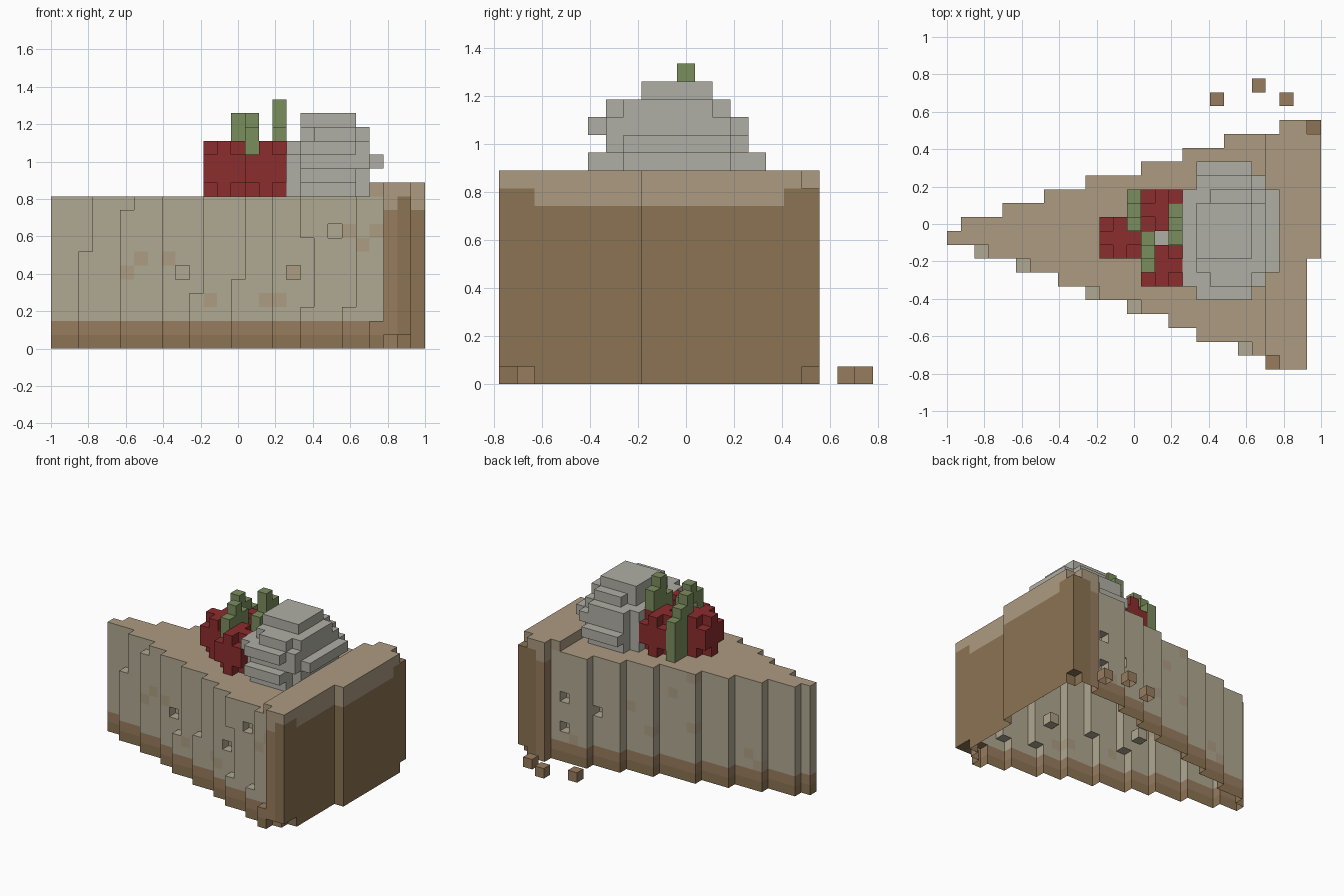
import bpy, bmesh, random

if "Cube" in bpy.data.objects:
    bpy.data.objects.remove(bpy.data.objects["Cube"])
random.seed(4)
V = 2 / 27                      # block size
X0, Y0 = -1.0, -21 * V / 2
cells = {}                      # (i, j, k) -> (part, colour)

COLOURS = {
    "filling": (176, 168, 146), "topping": (172, 155, 128), "speck": (174, 157, 132),
    "crust": (139, 115, 83), "biscuit": (152, 124, 95),
    "cream": (176, 175, 165), "red": (140, 45, 45), "green": (122, 141, 93),
}


def lin(c):
    c /= 255
    return c / 12.92 if c < 0.04 else ((c + 0.055) / 1.055) ** 2.4


mats = {}
for name, rgb in COLOURS.items():
    mats[name] = bpy.data.materials.new(name)
    mats[name].diffuse_color = (*[lin(c) for c in rgb], 1)

# Stepped sides of the wedge: back (start column, edge row)
BACK = [(0, 10), (1, 11), (4, 12), (7, 13), (10, 14), (14, 15), (17, 16), (20, 17), (24, 18)]
# front (start column, edge row, levels at which the first column is present)
FRONT = [(0, 9, range(11)), (2, 8, range(7)), (5, 7, range(10)), (8, 6, range(11)),
         (10, 5, range(4)), (13, 4, range(5)), (16, 3, range(11)),
         (18, 2, (0, 1, 2, 8, 9, 10)), (21, 1, range(3)), (23, 0, range(2)), (24, 0, range(12))]


def back(i):
    return [j for s, j in BACK if s <= i][-1]


def front(i, k):
    return [j for s, j, lv in FRONT if s < i or (s == i and k in lv)][-1]


# Slice: filling, biscuit base and back crust
for i in range(27):
    for k in range(12 if i >= 23 else 11):
        for j in range(8 if i == 26 else front(i, k), back(i)):
            if i >= 24 or k == 11:
                brown = 11 if (j < 2 or j > 15) and i > 24 else 10
                col = "topping" if k >= brown else "biscuit" if i == 24 else "crust"
                cells[i, j, k] = ("back_crust", col)
            elif k < 2:
                cells[i, j, k] = ("biscuit_base", "crust" if k == 0 else "biscuit")
            else:
                col = "speck" if random.random() < 0.04 else "filling"
                cells[i, j, k] = ("filling", col)

# Pits in the sides and chipped crust corners
for i, k in ((9, 5), (17, 5), (20, 8)):
    del cells[i, front(i, k), k]
for i, k in ((22, 6), (22, 3), (19, 5)):
    del cells[i, back(i) - 1, k]
for c in ((24, 0, 0), (25, 0, 0), (25, 1, 0), (26, 17, 0), (26, 17, 11)):
    del cells[c]

# Whipped cream: one rounded disc per level
for k, i0, i1, j0, j1 in ((11, 17, 23, 6, 14), (12, 17, 23, 5, 15), (13, 17, 24, 6, 14),
                          (14, 17, 23, 5, 14), (15, 18, 23, 6, 13), (16, 18, 22, 8, 12)):
    ci, cj, ri, rj = (i0 + i1) / 2, (j0 + j1) / 2, (i1 - i0) / 2, (j1 - j0) / 2
    for i in range(i0, i1):
        for j in range(j0, j1):
            if (abs(i + .5 - ci) / ri) ** 2.6 + (abs(j + .5 - cj) / rj) ** 2.6 <= 1.0:
                cells[i, j, k] = ("cream", "cream")
for k in range(11, 14):
    cells[15, 9, k] = cells[16, 9, k] = ("cream", "cream")

# Three strawberries, corners trimmed at top and bottom
for n, (ci, cj) in enumerate(((12, 9), (15, 11), (15, 7))):
    for di in (-1, 0, 1):
        for dj in (-1, 0, 1):
            for k in range(11, 15):
                if k in (12, 13) or di * dj == 0:
                    cells[ci + di, cj + dj, k] = (f"strawberry_{n + 1}", "red")

# Mint leaves: (column, row, lowest level, highest level)
for n, leaf in enumerate((((13, 10, 14, 16), (13, 11, 11, 15), (13, 12, 11, 14)),
                          ((14, 9, 14, 15), (14, 8, 15, 16), (14, 7, 14, 15)),
                          ((16, 9, 14, 15), (16, 10, 15, 17), (16, 11, 15, 16)))):
    for i, j, k0, k1 in leaf:
        for k in range(k0, k1 + 1):
            cells[i, j, k] = (f"leaf_{n + 1}", "green")

# Crumbs on the plate
for c in ((19, 19, 0), (22, 20, 0), (24, 19, 0)):
    cells[c] = ("crumbs", "biscuit")


def quad(c, axis, side):
    """Corners of one block face, wound outwards."""
    u, w = (axis + 1) % 3, (axis + 2) % 3
    out = []
    for a, b in ((0, 0), (1, 0), (1, 1), (0, 1)):
        p = list(c)
        p[axis] += side
        p[u] += a
        p[w] += b
        out.append(tuple(p))
    return out if side else out[::-1]


# Each part becomes a mesh of its outer faces only; the underside is open
for part in dict.fromkeys(p for p, _ in cells.values()):
    bm = bmesh.new()
    verts, slots = {}, []
    for c, (owner, col) in cells.items():
        if owner != part:
            continue
        for axis in range(3):
            for side in (0, 1):
                nb = list(c)
                nb[axis] += 2 * side - 1
                if tuple(nb) in cells or nb[2] < 0:
                    continue
                ring = []
                for p in quad(c, axis, side):
                    if p not in verts:
                        verts[p] = bm.verts.new((X0 + p[0] * V, Y0 + p[1] * V, p[2] * V))
                    ring.append(verts[p])
                top = part == "filling" and axis == 2 and side and c[2] == 10
                name = "topping" if top else col
                if name not in slots:
                    slots.append(name)
                bm.faces.new(ring).material_index = slots.index(name)
    mesh = bpy.data.meshes.new(part)
    bm.to_mesh(mesh)
    bm.free()
    for s in slots:
        mesh.materials.append(mats[s])
    bpy.context.collection.objects.link(bpy.data.objects.new(part, mesh))

for m in bpy.data.materials:
    if m.users and not m.is_grease_pencil:
        m.use_nodes = True
        m.node_tree.nodes["Principled BSDF"].inputs["Base Color"].default_value = m.diffuse_color
